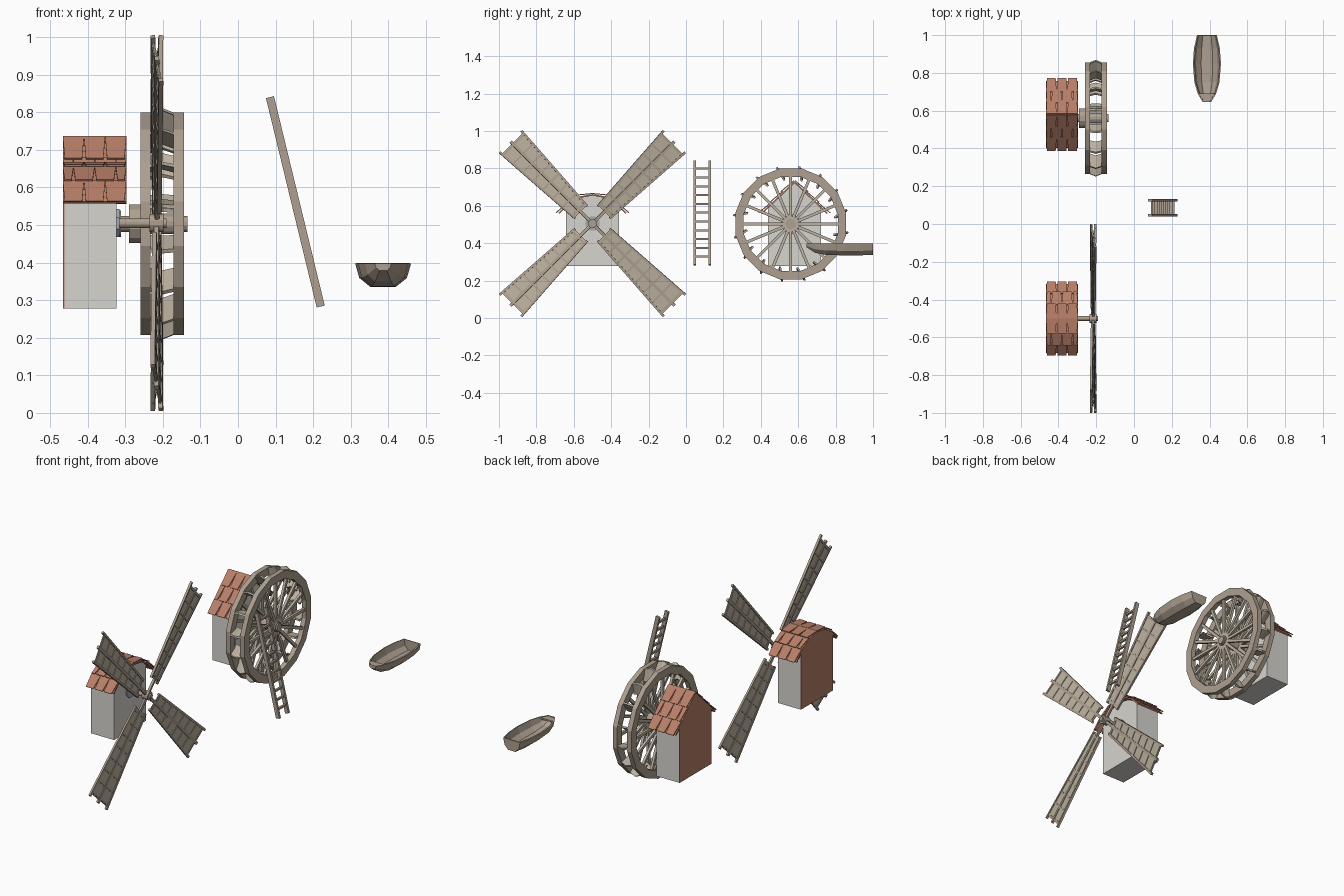
import bpy, bmesh, math
from mathutils import Vector as V

if "Cube" in bpy.data.objects:
    bpy.data.objects.remove(bpy.data.objects["Cube"])

def material(name, c):
    m = bpy.data.materials.new(name)
    m.diffuse_color = (*c, 1)
    m.use_nodes = True
    m.node_tree.nodes["Principled BSDF"].inputs["Base Color"].default_value = m.diffuse_color
    return m

WOOD = material("wood", (0.42, 0.35, 0.28))
PALE = material("pale_wood", (0.50, 0.44, 0.35))
ROOF = material("red_tile", (0.48, 0.21, 0.14))
WALL = material("plaster", (0.68, 0.66, 0.62))
IRON = material("blue_grey", (0.35, 0.40, 0.46))
X = V((1, 0, 0))

def finish(name, bm, mat):
    bmesh.ops.recalc_face_normals(bm, faces=bm.faces)
    me = bpy.data.meshes.new(name)
    bm.to_mesh(me)
    bm.free()
    me.materials.append(mat)
    ob = bpy.data.objects.new(name, me)
    bpy.context.collection.objects.link(ob)
    return ob

def prism(bm, pts, vec):
    a = [bm.verts.new(p) for p in pts]
    b = [bm.verts.new(V(p) + V(vec)) for p in pts]
    bm.faces.new(a)
    bm.faces.new(b)
    n = len(a)
    for i in range(n):
        j = (i + 1) % n
        bm.faces.new((a[i], a[j], b[j], b[i]))

def beam(bm, p, q, w, t, normal):
    p, q = V(p), V(q)
    d = q - p
    s = d.cross(V(normal)).normalized()
    n = s.cross(d).normalized()
    prism(bm, [p + s * w / 2 * i + n * t / 2 * j for i, j in ((1, 1), (-1, 1), (-1, -1), (1, -1))], d)

def rod(bm, x0, x1, cy, cz, r, n=12):
    ring = [(x0, cy + r * math.cos(2 * math.pi * (i + .5) / n),
             cz + r * math.sin(2 * math.pi * (i + .5) / n)) for i in range(n)]
    prism(bm, ring, (x1 - x0, 0, 0))

# Houses: plaster walls, red rear wall, shingled roof
def house(name, cy, prof):
    top = [p for p in prof if p[0] < .14]
    e = prof[0], prof[1]
    side = e[0][1] + (e[1][1] - e[0][1]) * (e[0][0] - .142) / (e[0][0] - e[1][0])
    half = [(.142, .282), (.142, side)] + top
    outline = half + [(-y, z) for y, z in reversed(half) if y > 0]
    for part, x0, x1, mat in (("walls", -.462, -.323, WALL), ("rear_wall", -.466, -.462, ROOF)):
        bm = bmesh.new()
        prism(bm, [(x0, cy + y, z - .004) for y, z in outline], (x1 - x0, 0, 0))
        finish(name + "_" + part, bm, mat)
    bm = bmesh.new()
    xa, xb, w = -.466, -.297, .169 / 3
    for s in (1, -1):
        for row, (a, b) in enumerate(zip(prof, prof[1:])):
            lo, hi = V((0, cy + s * a[0], a[1])), V((0, cy + s * b[0], b[1]))
            d = hi - lo
            n = V((0, -d.z * s, 0)) * -1 + V((0, 0, abs(d.y)))
            n.normalize()
            # under-boards
            prism(bm, [V((xa, 0, 0)) + lo, V((xb, 0, 0)) + lo, V((xb, 0, 0)) + hi, V((xa, 0, 0)) + hi], n * -.008)
            # staggered shingles, narrower at the lower edge
            for k in range(-1, 4):
                x0 = xa + (k + .5 * (row % 2)) * w
                x1 = min(x0 + w, xb)
                x0 = max(x0, xa)
                if x1 - x0 < .01:
                    continue
                l, h = lo - d * .12 + n * .007, hi + n * .001
                g = .005
                prism(bm, [l + X * (x0 + g), l + X * (x1 - g), h + X * x1, h + X * x0], n * .005)
    finish(name + "_roof", bm, ROOF)

house("windmill", -.5, [(.182, .562), (.13, .615), (.07, .65), (0, .662)])
house("watermill", .58, [(.178, .562), (.118, .619), (.059, .676), (0, .732)])

# Windmill sails
HY, HZ = -.5, .505
frame, cloth = bmesh.new(), bmesh.new()
for k in range(4):
    a = math.pi / 4 + k * math.pi / 2
    r = V((0, math.cos(a), math.sin(a)))
    pitch = .13
    t = (V((0, -math.sin(a), math.cos(a))) + X * pitch).normalized()
    n = r.cross(t)
    c = V((-.216, HY, HZ))

    def half(d):
        return .046 + (d - .09) * .036 / .53
    P = lambda d, u, o=0: c + r * d + t * u * half(d) + n * o
    for u, d0 in ((-1, .085), (0, .0), (1, .085)):
        beam(frame, P(d0, u), P(.62, u), .016 if u == 0 else .012, .012, n)
    for i in range(8):
        d = .105 + i * .07
        beam(frame, P(d, -1.08), P(d, 1.08), .010, .010, n)
    prism(cloth, [P(.09, -1, -.002), P(.09, 1, -.002), P(.605, 1, -.002), P(.605, -1, -.002)], n * .004)
finish("sail_frames", frame, WOOD)
finish("sail_cloth", cloth, PALE)

# Windmill shaft and wall plate
bm = bmesh.new()
rod(bm, -.33, -.19, HY, HZ, .013)
rod(bm, -.235, -.198, HY, HZ, .024)
finish("windmill_shaft", bm, WOOD)
bm = bmesh.new()
rod(bm, -.325, -.315, HY, HZ, .04, 8)
finish("shaft_plate", bm, IRON)

# Water wheel: two rims with spokes, chevron paddles, axle
WY, WZ, N = .56, .503, 16
def polar(x, r, a):
    return V((x, WY + r * math.cos(a), WZ + r * math.sin(a)))
rims, spokes, paddles = bmesh.new(), bmesh.new(), bmesh.new()
for i in range(N):
    a0, a, a1 = [2 * math.pi * (i + f) / N for f in (-.5, 0, .5)]
    for x in (-.260, -.171):
        prism(rims, [polar(x, .257, a0), polar(x, .302, a0), polar(x, .302, a1), polar(x, .257, a1)], (.027, 0, 0))
        beam(spokes, polar(x + .013, .015, a), polar(x + .013, .262, a), .016, .014, X)
    tilt = .07
    outer = [polar(x, r, a1 + tilt * .4) for x, r in ((-.237, .297), (-.2025, .311), (-.168, .297))]
    inner = [polar(x, r, a1 - tilt) for x, r in ((-.168, .235), (-.2025, .25), (-.237, .235))]
    tan = V((0, -math.sin(a1), math.cos(a1))) * .01
    for q in ((outer[0], outer[1], inner[1], inner[2]), (outer[1], outer[2], inner[0], inner[1])):
        prism(paddles, q, tan)
for o in (rims, spokes, paddles):
    bmesh.ops.remove_doubles(o, verts=o.verts, dist=1e-6)
finish("wheel_rims", rims, WOOD)
finish("wheel_spokes", spokes, PALE)
finish("wheel_paddles", paddles, PALE)
bm = bmesh.new()
for x0, x1, r in ((-.33, -.135, .022), (-.325, -.311, .036), (-.29, -.26, .053), (-.262, -.143, .028)):
    rod(bm, x0, x1, WY, WZ, r)
finish("wheel_axle", bm, WOOD)

# Leaning ladder
bm = bmesh.new()
lo, hi = V((.22, 0, .283)), V((.085, 0, .84))
for y in (.046, .126):
    beam(bm, lo + V((0, y, 0)), hi + V((0, y, 0)), .022, .013, (0, 1, 0))
for i in range(11):
    p = lo.lerp(hi, .08 + i * .0845)
    beam(bm, p + V((0, .046, 0)), p + V((0, .126, 0)), .011, .011, (0, 0, 1))
finish("ladder", bm, WOOD)

# Rowing boat hull, lofted through stations (y, half width, keel height)
bm = bmesh.new()
rows = []
for y, w, zb in ((.998, .050, .340), (.93, .065, .338), (.85, .071, .338),
                 (.75, .063, .340), (.69, .045, .352), (.648, .020, .380)):
    zm = zb + (.398 - zb) * .38
    sec = [(w, .398), (w * .85, zm), (w * .45, zb)]
    sec += [(-u, z) for u, z in reversed(sec)]
    rows.append([bm.verts.new((.386 + u, y, z)) for u, z in sec])
for a, b in zip(rows, rows[1:]):
    for i in range(5):
        bm.faces.new((a[i], a[i + 1], b[i + 1], b[i]))
for end in (rows[0], rows[-1]):
    bm.faces.new(end)
hull = finish("boat_hull", bm, WOOD)
mod = hull.modifiers.new("thickness", 'SOLIDIFY')
mod.thickness, mod.offset = .007, 0
bm = bmesh.new()
prism(bm, [(.345, .69, .388), (.427, .69, .388), (.405, .65, .388), (.367, .65, .388)], (0, 0, .008))
finish("boat_bow_deck", bm, WOOD)
